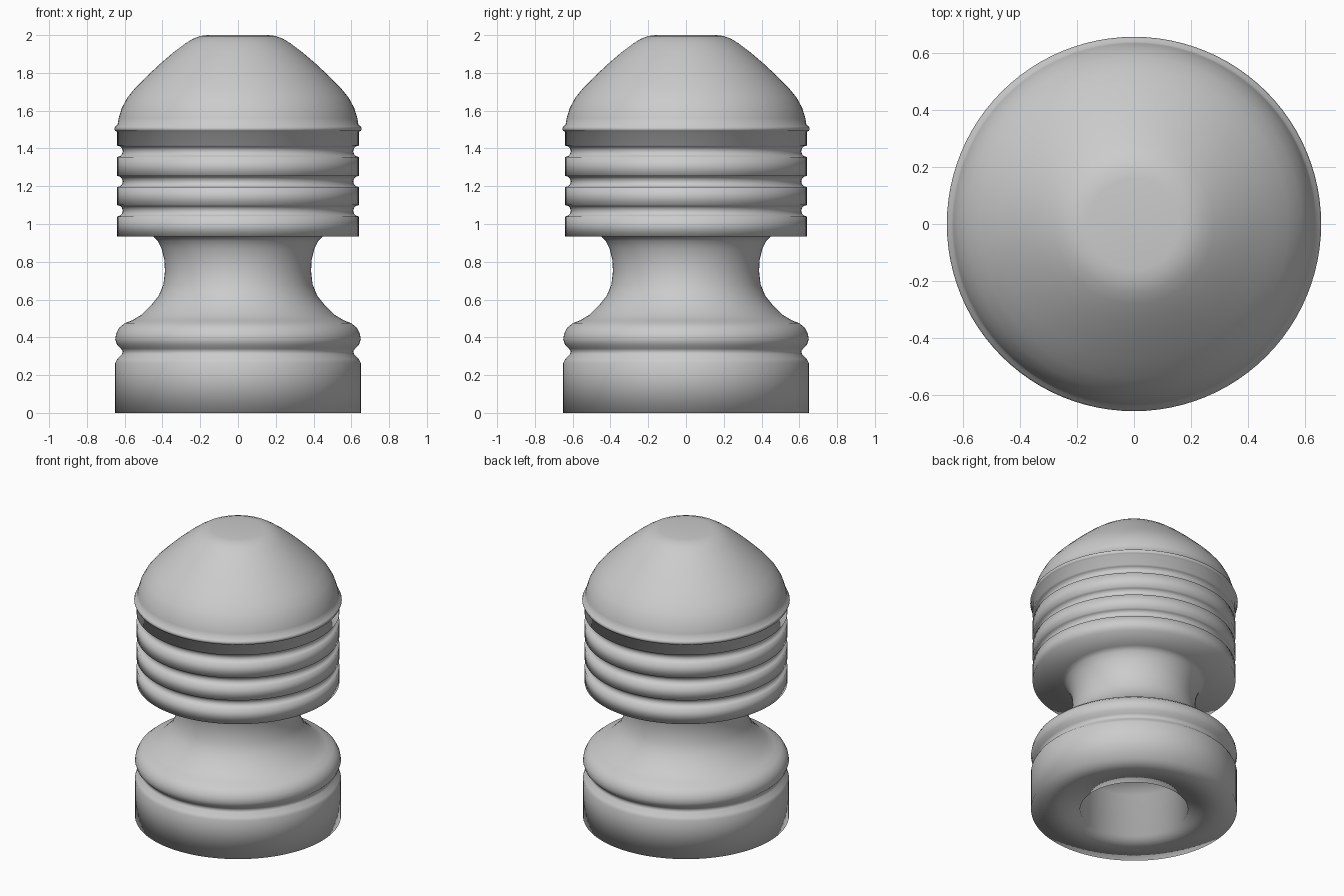
import bpy, bmesh, math

grey = bpy.data.materials.new("plain_grey")
grey.diffuse_color = (0.6, 0.6, 0.6, 1)

def lathe(name, profile, n=96):
    """Spin an (r, z) profile around z; ends on the axis are closed."""
    bm = bmesh.new()
    vs = [bm.verts.new((r, 0, z)) for r, z in profile]
    es = [bm.edges.new(p) for p in zip(vs, vs[1:])]
    bmesh.ops.spin(bm, geom=vs + es, cent=(0, 0, 0), axis=(0, 0, 1),
                   angle=2 * math.pi, steps=n, use_merge=True)
    bmesh.ops.remove_doubles(bm, verts=bm.verts, dist=1e-5)
    bmesh.ops.recalc_face_normals(bm, faces=bm.faces)
    for f in bm.faces:
        f.smooth = True
    me = bpy.data.meshes.new(name)
    bm.to_mesh(me)
    bm.free()
    me.materials.append(grey)
    ob = bpy.data.objects.new(name, me)
    bpy.context.collection.objects.link(ob)
    return ob

# Hollow underside, foot with groove, bulge and waist
profile = [(0, 0.30), (0.34, 0.30), (0.34, 0), (0.65, 0), (0.65, 0.265),
           (0.64, 0.285), (0.615, 0.31), (0.61, 0.325), (0.62, 0.34),
           (0.64, 0.36), (0.65, 0.39), (0.645, 0.42), (0.63, 0.45),
           (0.60, 0.475), (0.56, 0.49), (0.51, 0.52), (0.46, 0.57),
           (0.42, 0.62), (0.395, 0.68), (0.387, 0.75), (0.39, 0.81),
           (0.405, 0.87), (0.425, 0.91), (0.45, 0.935), (0.64, 0.935)]
# Ribbed collar: three round grooves
for zc in (1.07, 1.225, 1.385):
    for i in range(7):
        a = math.pi * i / 6
        profile.append((0.64 - 0.03 * math.sin(a), zc - 0.03 * math.cos(a)))
# Band, lip and domed cap
profile += [(0.64, 1.49), (0.65, 1.492), (0.655, 1.505), (0.65, 1.517), (0.638, 1.525),
            (0.632, 1.56), (0.615, 1.615), (0.585, 1.67), (0.54, 1.725),
            (0.48, 1.785), (0.41, 1.85), (0.34, 1.91), (0.28, 1.955),
            (0.24, 1.98), (0.20, 1.995), (0.16, 2.0), (0, 2.0)]
lathe("insulator_body", profile)
